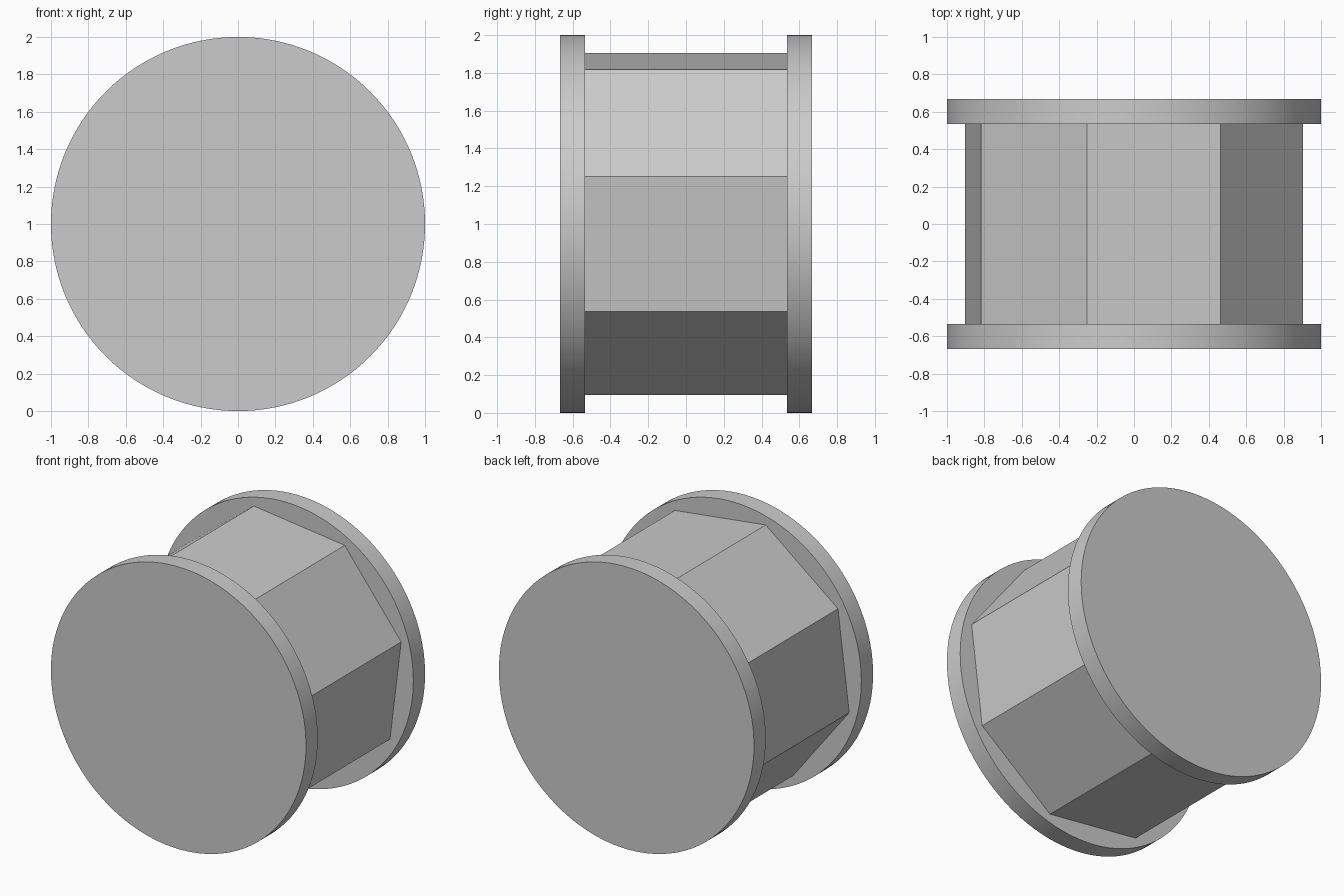
import bpy
from math import radians, pi

cube = bpy.data.objects.get("Cube")
if cube:
    bpy.data.objects.remove(cube, do_unlink=True)

# One plain grey for the whole spool
grey = bpy.data.materials.new("light_grey")
grey.use_nodes = True
colour = (0.6, 0.6, 0.6, 1)
grey.diffuse_color = colour
grey.node_tree.nodes["Principled BSDF"].inputs["Base Color"].default_value = colour

WIDTH = 1.334    # overall, along y
FLANGE = 0.132   # thickness of each end disc


def drum(name, sides, radius, depth, y, turn=0):
    """Cylinder lying along y, with a corner at the angle turn from +x."""
    bpy.ops.mesh.primitive_cylinder_add(vertices=sides, radius=radius, depth=depth,
                                        location=(0, y, 1))
    obj = bpy.context.object
    obj.name = name
    obj.rotation_euler = (pi / 2, -turn, 0)
    obj.data.materials.append(grey)
    return obj


# Round end discs, smooth on the rim
for name, side in (("front_flange", -1), ("back_flange", 1)):
    drum(name, 128, 1, FLANGE, side * (WIDTH - FLANGE) / 2)
    bpy.ops.object.shade_smooth_by_angle(angle=radians(30))

# Flat-sided eight-cornered core, slightly turned
drum("octagonal_core", 8, 0.939, WIDTH - 2 * FLANGE, 0, radians(15.5))
